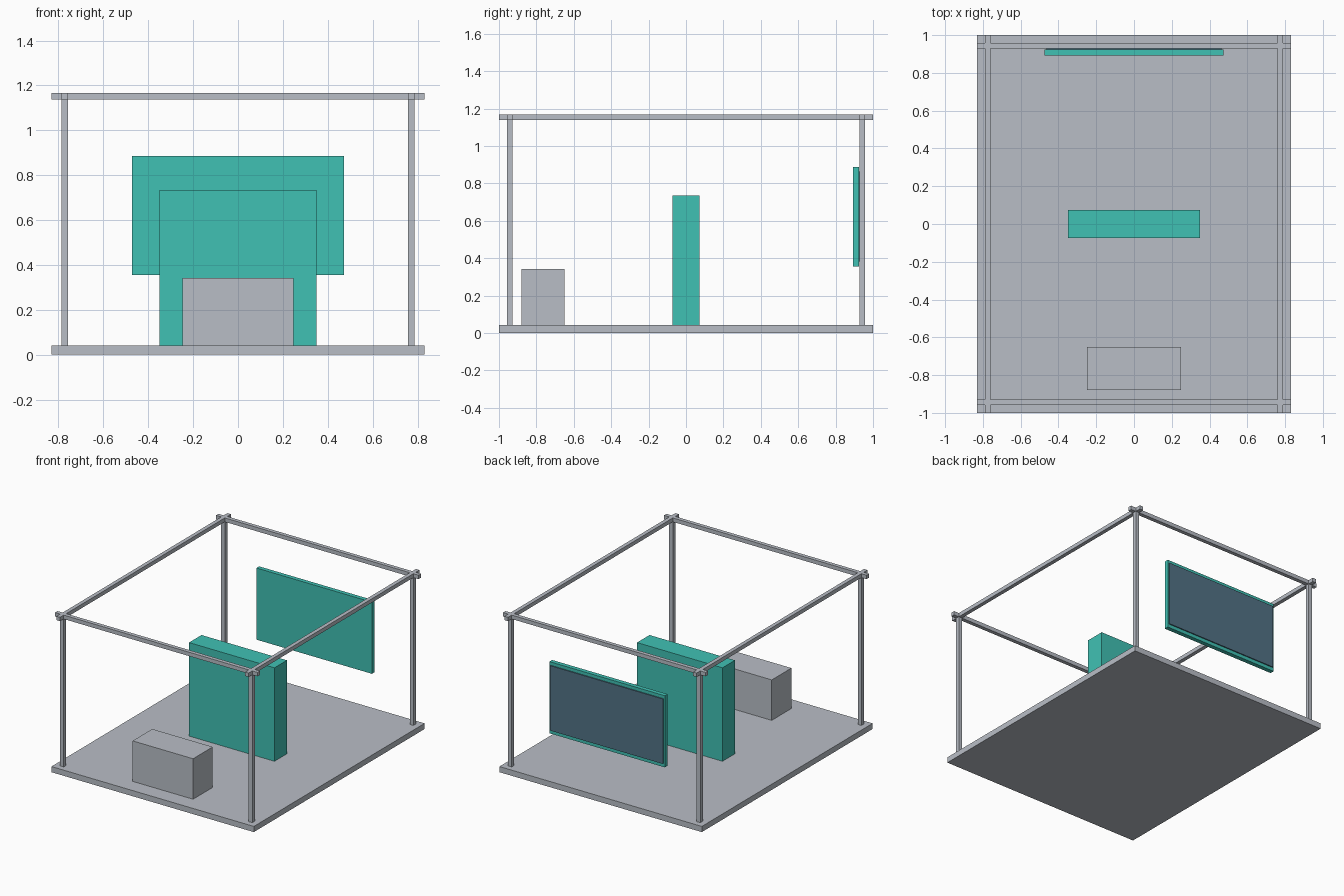
import bpy

cube = bpy.data.objects.get("Cube")
if cube:
    bpy.data.objects.remove(cube, do_unlink=True)


def srgb(*rgb):
    return tuple(((c / 255 + 0.055) / 1.055) ** 2.4 for c in rgb) + (1.0,)


def material(name, colour):
    mat = bpy.data.materials.new(name)
    mat.use_nodes = True
    mat.diffuse_color = colour
    mat.node_tree.nodes["Principled BSDF"].inputs["Base Color"].default_value = colour
    return mat


GREY = material("light_grey", srgb(185, 190, 198))
TEAL = material("teal", srgb(64, 193, 180))
SLATE = material("slate_blue", srgb(82, 115, 134))


def box(name, mat, x, y, z):
    """Box spanning the (low, high) range on each axis."""
    spans = (x, y, z)
    bpy.ops.mesh.primitive_cube_add(size=1, location=[(a + b) / 2 for a, b in spans])
    obj = bpy.context.object
    obj.name = name
    obj.scale = [b - a for a, b in spans]
    bpy.ops.object.transform_apply(location=False, rotation=False, scale=True)
    obj.data.materials.append(mat)
    return obj


HALF_X, HALF_Y, TOP = 0.83, 1.0, 1.167
FLOOR, BAR = 0.042, 0.029
POST_X, POST_Y = 0.773, 0.943


def bar_span(centre):
    return (centre - BAR / 2, centre + BAR / 2)


# Floor slab
box("floor", GREY, (-HALF_X, HALF_X), (-HALF_Y, HALF_Y), (0, FLOOR))

# Open frame: corner posts and crossing top rails
beam_z = (TOP - BAR, TOP)
for side, sx in (("right", -1), ("left", 1)):
    box(f"{side}_rail", GREY, bar_span(sx * POST_X), (-HALF_Y, HALF_Y), beam_z)
    for end, sy in (("front", -1), ("back", 1)):
        box(f"{end}_{side}_post", GREY, bar_span(sx * POST_X),
            bar_span(sy * POST_Y), (FLOOR / 2, TOP))
for end, sy in (("front", -1), ("back", 1)):
    box(f"{end}_rail", GREY, (-HALF_X, HALF_X), bar_span(sy * POST_Y), beam_z)

# Furniture
box("counter", GREY, (-0.248, 0.248), (-0.88, -0.65), (FLOOR / 2, 0.342))
box("partition", TEAL, (-0.35, 0.35), (-0.073, 0.073), (FLOOR / 2, 0.735))

# Hanging board with a raised panel on its back
box("board", TEAL, (-0.473, 0.473), (0.892, 0.924), (0.355, 0.886))
box("board_panel", SLATE, (-0.463, 0.463), (0.92, 0.932), (0.381, 0.862))
